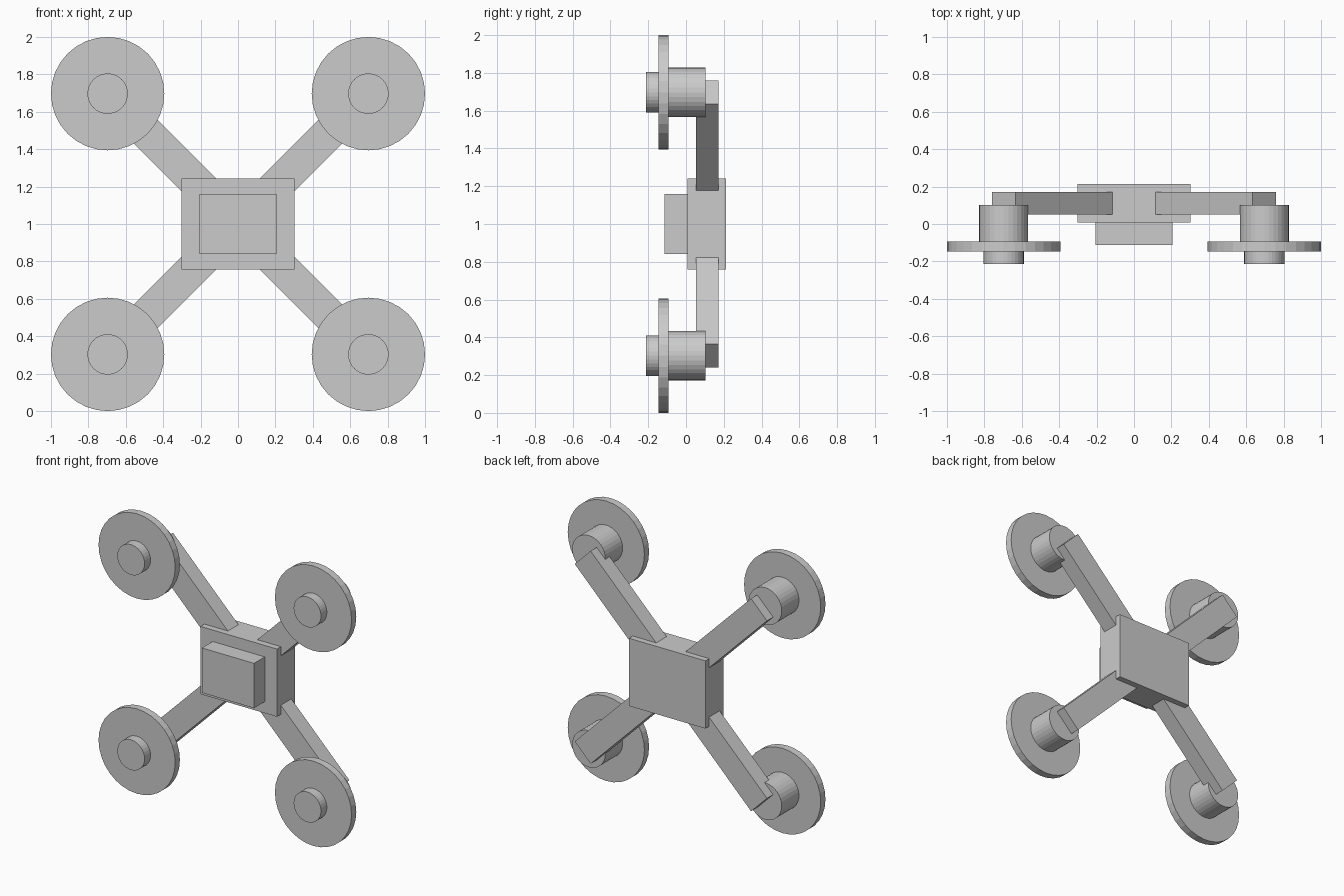
import bpy
import math
from mathutils import Matrix, Vector

if "Cube" in bpy.data.objects:
    bpy.data.objects.remove(bpy.data.objects["Cube"])

MID_Z = 1.0      # height of the frame centre
ROTOR = 0.697    # rotor offset along x and z

grey = bpy.data.materials.new("plain grey")
grey.diffuse_color = (0.6, 0.6, 0.6, 1.0)
grey.use_nodes = True
grey.node_tree.nodes["Principled BSDF"].inputs["Base Color"].default_value = grey.diffuse_color


def finish(name):
    obj = bpy.context.object
    obj.name = name
    obj.data.name = name
    obj.data.materials.append(grey)
    return obj


def box(name, centre, size, turn=0.0):
    """Box with its shape baked in, turned about the y axis."""
    bpy.ops.mesh.primitive_cube_add(size=1)
    obj = finish(name)
    obj.data.transform(Matrix.Translation(Vector(centre))
                       @ Matrix.Rotation(turn, 4, 'Y')
                       @ Matrix.Diagonal((*size, 1)))
    return obj


def drum(name, x, z, y0, y1, radius):
    """Flat-sided cylinder lying along y between y0 and y1."""
    bpy.ops.mesh.primitive_cylinder_add(vertices=32, radius=radius, depth=y1 - y0)
    obj = finish(name)
    obj.data.transform(Matrix.Translation((x, (y0 + y1) / 2, z))
                       @ Matrix.Rotation(math.pi / 2, 4, 'X'))
    return obj


# Central body and the smaller block on its front
box("body", (0, 0.1105, MID_Z), (0.604, 0.205, 0.484))
box("front_block", (0, -0.0505, MID_Z), (0.412, 0.125, 0.32))

# Four diagonal arms, each carrying a motor, a rotor disc and a hub
reach = ROTOR * math.sqrt(2)
start = 0.1
for sx, side in ((-1, "left"), (1, "right")):
    for sz, level in ((-1, "lower"), (1, "upper")):
        tag = f"{level}_{side}"
        x, z = sx * ROTOR, MID_Z + sz * ROTOR
        mid = (start + reach) / 2 / math.sqrt(2)
        box(f"arm_{tag}", (sx * mid, 0.1115, MID_Z + sz * mid),
            (reach - start, 0.119, 0.178), -sx * sz * math.pi / 4)
        drum(f"motor_{tag}", x, z, -0.093, 0.102, 0.131)
        drum(f"rotor_disc_{tag}", x, z, -0.146, -0.093, 0.303)
        drum(f"hub_{tag}", x, z, -0.213, -0.146, 0.108)
